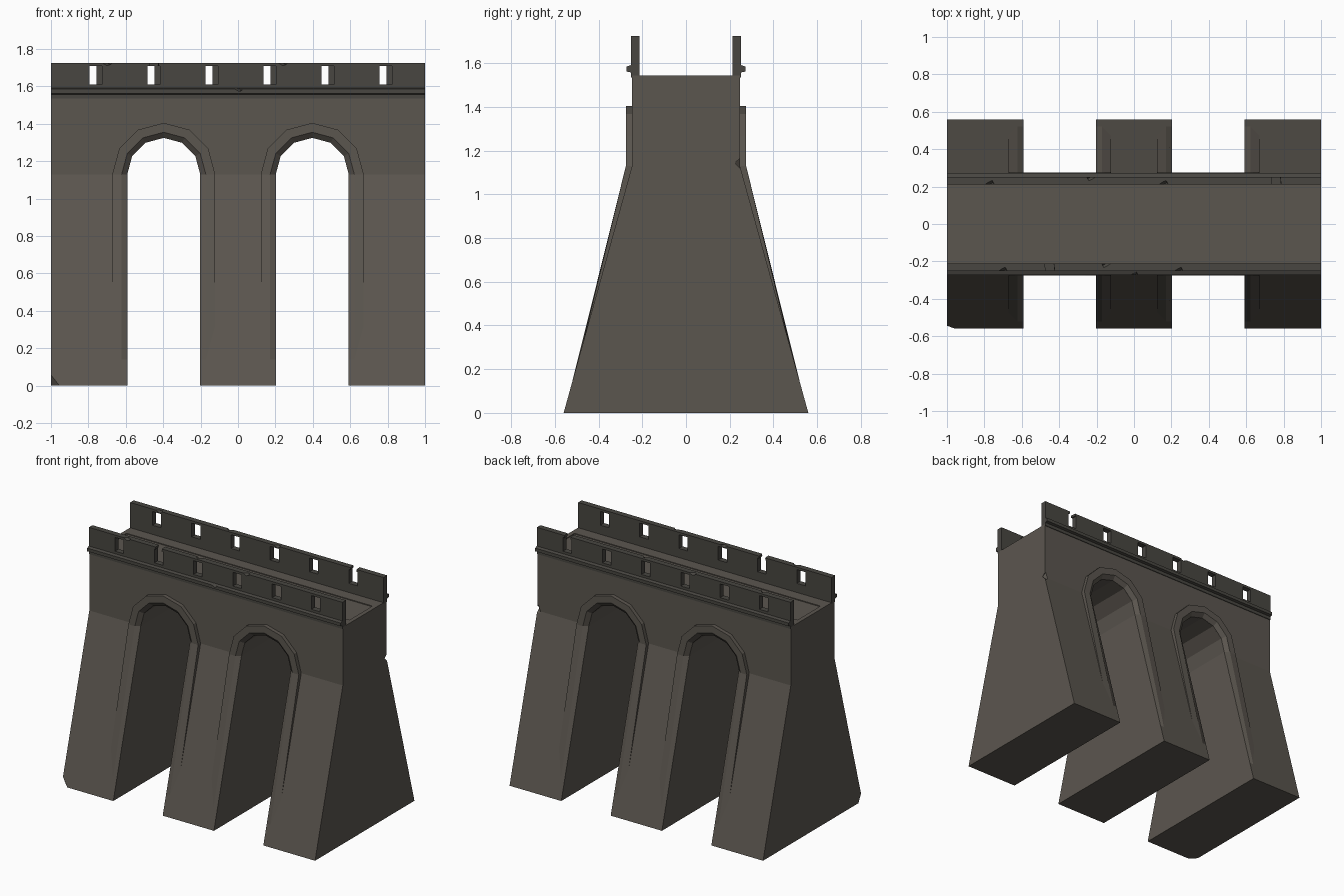
import bpy, bmesh
from math import sin, cos, pi
from mathutils import Matrix, Vector, Euler

if "Cube" in bpy.data.objects:
    bpy.data.objects.remove(bpy.data.objects["Cube"])

SPRING, R_IN, R_MID, R_OUT = 1.13, 0.195, 0.225, 0.275
WALL_Y, FOOT_Y, DECK_Z = 0.247, 0.56, 1.545
ARCHES = (-0.397, 0.397)


def material(name, rgb):
    m = bpy.data.materials.new(name)
    m.diffuse_color = (*rgb, 1)
    m.use_nodes = True
    m.node_tree.nodes["Principled BSDF"].inputs["Base Color"].default_value = m.diffuse_color
    return m


STONE = material("stone", (0.105, 0.093, 0.078))
DARK_STONE = material("dark_stone", (0.065, 0.061, 0.053))


def wall_y(z):
    return WALL_Y + (FOOT_Y - WALL_Y) * max(0, 1 - z / SPRING)


def to_object(bm, name, mat=None):
    bmesh.ops.recalc_face_normals(bm, faces=bm.faces)
    me = bpy.data.meshes.new(name)
    bm.to_mesh(me)
    bm.free()
    ob = bpy.data.objects.new(name, me)
    bpy.context.collection.objects.link(ob)
    if mat:
        me.materials.append(mat)
    return ob


def extrude_profile(bm, points, vec):
    f = bm.faces.new([bm.verts.new(p) for p in points])
    new = bmesh.ops.extrude_face_region(bm, geom=[f])["geom"]
    bmesh.ops.translate(bm, vec=vec, verts=[v for v in new if isinstance(v, bmesh.types.BMVert)])


def add_box(bm, x0, x1, y0, y1, z0, z1, rot=(0, 0, 0)):
    m = (Matrix.Translation(((x0 + x1) / 2, (y0 + y1) / 2, (z0 + z1) / 2))
         @ Euler(rot).to_matrix().to_4x4()
         @ Matrix.Diagonal((x1 - x0, abs(y1 - y0), z1 - z0, 1)))
    bmesh.ops.create_cube(bm, size=1, matrix=m)


def cut(ob, bm):
    cutter = to_object(bm, "cutter")
    cutter.hide_render = True
    mod = ob.modifiers.new("cut", 'BOOLEAN')
    mod.operation, mod.solver, mod.object = 'DIFFERENCE', 'EXACT', cutter
    mod.use_self = True
    bpy.context.view_layer.objects.active = ob
    bpy.ops.object.modifier_apply(modifier=mod.name)
    bpy.data.objects.remove(cutter)


# Body: battered wall profile with an inset deck
bm = bmesh.new()
half = [(FOOT_Y, 0), (WALL_Y, SPRING), (WALL_Y, DECK_Z)]
profile = half + [(-y, z) for y, z in reversed(half)]
extrude_profile(bm, [(-1, y, z) for y, z in profile], (2, 0, 0))
bmesh.ops.recalc_face_normals(bm, faces=bm.faces)
# broken foot corner
geom = bm.verts[:] + bm.edges[:] + bm.faces[:]
bmesh.ops.bisect_plane(bm, geom=geom, plane_co=(-0.955, -FOOT_Y, 0),
                       plane_no=(-1 / 0.045, -1 / 0.045, -1 / 0.09), clear_outer=True)
bmesh.ops.holes_fill(bm, edges=[e for e in bm.edges if e.is_boundary])
body = to_object(bm, "viaduct_body", STONE)

# Arched openings and the shallow deck panel
bm = bmesh.new()
for cx in ARCHES:
    arc = [(cx + R_IN * cos(i * pi / 6), SPRING + R_IN * sin(i * pi / 6)) for i in range(7)]
    pts = [(cx + R_IN, -0.1)] + arc + [(cx - R_IN, -0.1)]
    extrude_profile(bm, [(x, -1, z) for x, z in pts], (0, 2, 0))
add_box(bm, -0.97, 0.97, -0.13, 0.13, DECK_Z - 0.006, DECK_Z + 0.05)
# chip at the back right knee
add_box(bm, 0.98, 1.02, 0.235, 0.275, 1.12, 1.16, (0.8, 0.3, 0.5))
bmesh.ops.recalc_face_normals(bm, faces=bm.faces)
cut(body, bm)


# Arch surround: bevelled band that fades out down the battered piers
def arch_surround(cx, side, name):
    section = [(R_OUT, -0.03, 0.32), (R_OUT, 0.028, 0.32), (R_MID, 0.028, 0.14),
               (R_IN, 0.003, 0.14), (R_IN + 0.002, -0.03, 0.14)]
    stations = ["right"] + [i * pi / 6 for i in range(7)] + ["left"]
    bm = bmesh.new()
    rings = []
    for s in stations:
        ring = []
        for r, off, foot in section:
            if isinstance(s, str):
                x, z = (r if s == "right" else -r), foot
                off = min(off, 0)
            else:
                x, z = r * cos(s), SPRING + r * sin(s)
            ring.append(bm.verts.new((cx + x, side * (wall_y(z) + off), z)))
        rings.append(ring)
    n = len(section)
    for a, b in zip(rings, rings[1:]):
        for i in range(n):
            bm.faces.new((a[i], a[(i + 1) % n], b[(i + 1) % n], b[i]))
    bm.faces.new(rings[0])
    bm.faces.new(rings[-1])
    to_object(bm, name, STONE)


for side, s_name in ((-1, "front"), (1, "back")):
    for cx, a_name in zip(ARCHES, ("left", "right")):
        arch_surround(cx, side, f"arch_surround_{s_name}_{a_name}")


# Parapets: wall with ledge, square openings, one broken opening and chipped edges
def parapet(side, name, broken, chips):
    bm = bmesh.new()
    prof = [(0.212, 1.535), (0.252, 1.535), (0.252, 1.558), (0.272, 1.562), (0.272, 1.585),
            (0.252, 1.592), (0.252, 1.725), (0.212, 1.725)]
    extrude_profile(bm, [(-1, side * y, z) for y, z in prof], (2, 0, 0))
    ob = to_object(bm, name, DARK_STONE)
    bm = bmesh.new()
    for k in range(6):
        x = -side * (-0.76 + 0.31 * k)
        add_box(bm, x - 0.034, x + 0.034, side * 0.15, side * 0.32, 1.61, 1.708)
        if k == broken:
            add_box(bm, x - 0.024, x + 0.024, side * 0.15, side * 0.32, 1.69, 1.76, (0, 0.08, 0.1))
    for x, y, z in chips:
        add_box(bm, x - 0.02, x + 0.02, y - 0.01, y + 0.01, z - 0.01, z + 0.01, (0.8, 0.1, 0.5))
    bmesh.ops.recalc_face_normals(bm, faces=bm.faces)
    cut(ob, bm)


parapet(-1, "front_parapet", 1,
        [(-0.70, -0.252, 1.725), (-0.15, -0.212, 1.725), (0.24, -0.252, 1.725), (0, -0.275, 1.588)])
parapet(1, "back_parapet", 0,
        [(-0.77, 0.212, 1.725), (-0.23, 0.252, 1.725), (0.16, 0.212, 1.725)])
